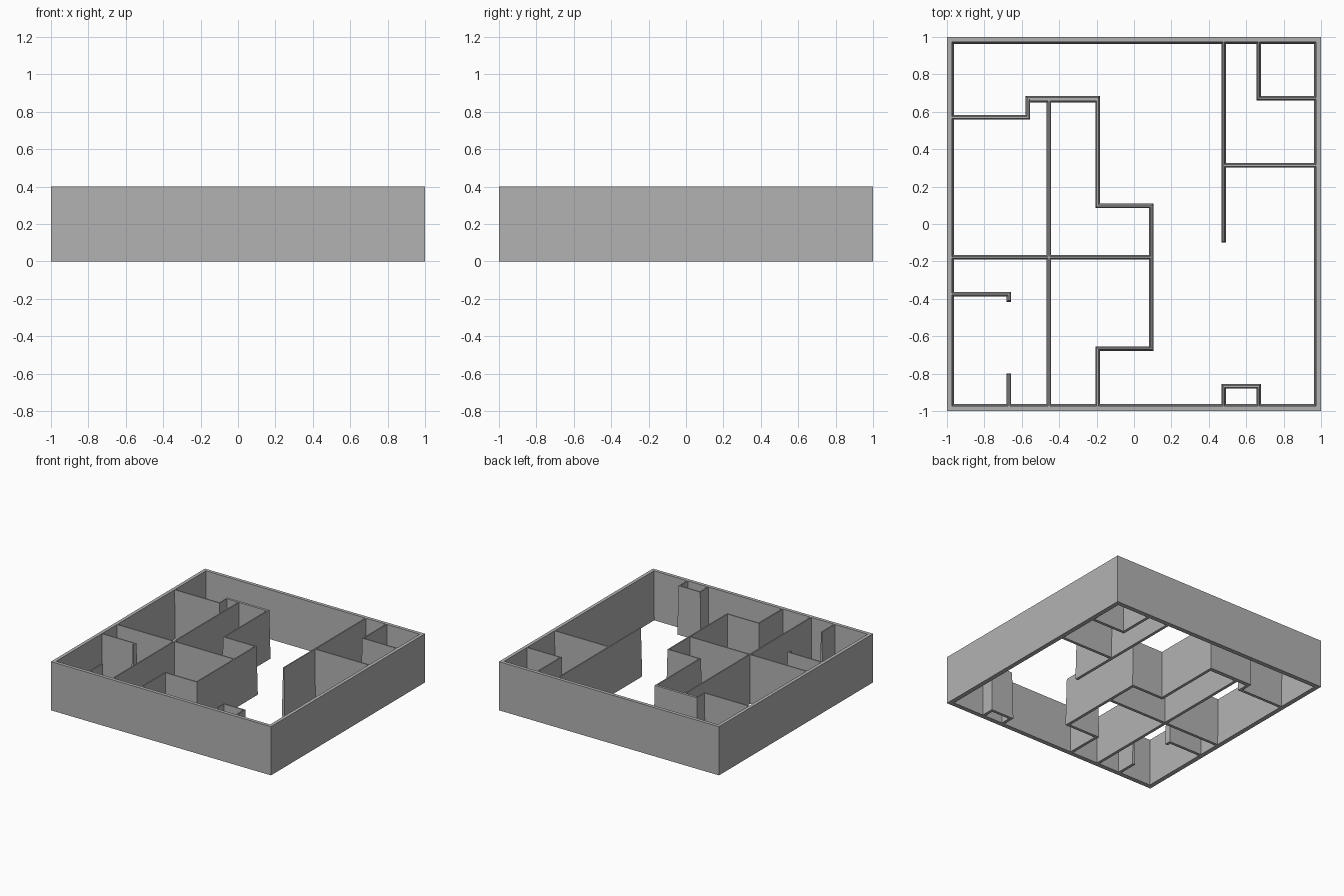
import bpy
from mathutils import Vector

cube = bpy.data.objects.get("Cube")
if cube:
    bpy.data.objects.remove(cube)

HEIGHT = 0.4
BASE, TOP = 0.012, 0.005      # half thickness of the drafted inner walls

grey = bpy.data.materials.new("plaster_grey")
grey.use_nodes = True
colour = (0.45, 0.45, 0.45, 1)
grey.diffuse_color = colour
grey.node_tree.nodes["Principled BSDF"].inputs["Base Color"].default_value = colour


def add_mesh(name, verts, faces):
    mesh = bpy.data.meshes.new(name)
    mesh.from_pydata(verts, [], faces)
    mesh.materials.append(grey)
    obj = bpy.data.objects.new(name, mesh)
    bpy.context.collection.objects.link(obj)


def outline(path, half):
    """Left and right mitred offset points along a right-angled path."""
    pts = [Vector(p) for p in path]
    dirs = [(b - a).normalized() for a, b in zip(pts, pts[1:])]
    pairs = []
    for i, p in enumerate(pts):
        before, after = dirs[max(i - 1, 0)], dirs[min(i, len(dirs) - 1)]
        side = Vector((-after.y, after.x))
        if before != after:
            side += Vector((-before.y, before.x))
        if i == 0:
            p = p - after * half
        elif i == len(pts) - 1:
            p = p + before * half
        pairs.append((p + side * half, p - side * half))
    return pairs


def wall(name, *path):
    """Wall following a path, thinner at the top than at the bottom."""
    verts = []
    for low, high in zip(outline(path, BASE), outline(path, TOP)):
        verts += [(*low[0], 0), (*low[1], 0), (*high[1], HEIGHT), (*high[0], HEIGHT)]
    last = len(verts) - 4
    faces = [(0, 1, 2, 3), (last + 3, last + 2, last + 1, last)]
    for s in range(0, last, 4):
        for k in range(4):
            n = (k + 1) % 4
            faces.append((s + n, s + k, s + 4 + k, s + 4 + n))
    add_mesh(name, verts, faces)


# Outer walls: open square frame with drafted inner faces
rings = [(1, 0), (1, HEIGHT), (0.972, HEIGHT), (0.962, 0)]
corners = [(-1, -1), (1, -1), (1, 1), (-1, 1)]
frame_verts = [(x * r, y * r, z) for r, z in rings for x, y in corners]
frame_faces = [(a * 4 + k, a * 4 + (k + 1) % 4,
                (a + 1) % 4 * 4 + (k + 1) % 4, (a + 1) % 4 * 4 + k)
               for a in range(4) for k in range(4)]
add_mesh("outer_walls", frame_verts, frame_faces)

E = 0.975   # wall ends buried in the outer frame

# Left-hand rooms of the plan
wall("room_block_wall", (-E, 0.57), (-0.567, 0.57), (-0.567, 0.672), (-0.195, 0.672),
     (-0.195, 0.097), (0.092, 0.097), (0.092, -0.667), (-0.195, -0.667), (-0.195, -E))
wall("room_lining_wall", (-0.555, 0.662), (-0.195, 0.662))
wall("long_divider", (-0.455, 0.665), (-0.455, -E))
wall("cross_divider", (-E, -0.178), (0.092, -0.178))
wall("doorway_wall", (-E, -0.375), (-0.669, -0.375), (-0.669, -0.405))
wall("doorway_stub", (-0.669, -E), (-0.669, -0.81))

# Right-hand rooms of the plan
wall("wing_wall", (0.48, E), (0.48, -0.088))
wall("wing_divider", (0.48, 0.313), (E, 0.313))
wall("corner_room_wall", (0.667, E), (0.667, 0.672), (E, 0.672))
wall("closet_wall", (0.48, -E), (0.48, -0.868), (0.667, -0.868), (0.667, -E))
